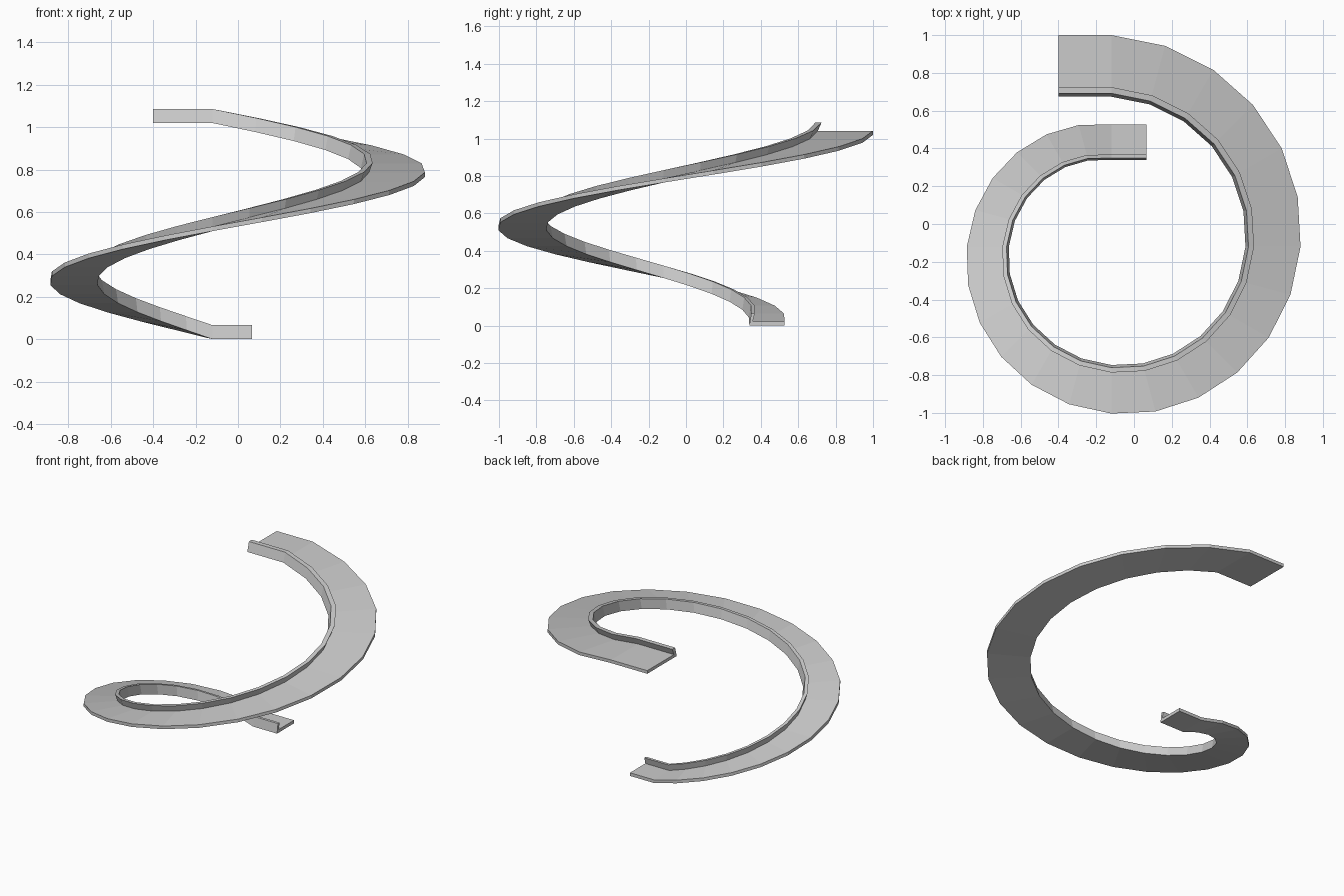
import bpy, bmesh
from math import pi, sin, cos

if "Cube" in bpy.data.objects:
    bpy.data.objects.remove(bpy.data.objects["Cube"])

SEGMENTS = 24
CX, CY = -0.12, -0.12        # spiral axis
R0, R1 = 0.647, 1.12         # outer radius at bottom and top
RISE = 1.02

# L-shaped cross-section: (fraction of outer radius, height)
PROFILE = [(0.709, 0.0), (1.0, 0.0), (1.0, 0.022),
           (0.737, 0.022), (0.754, 0.066), (0.725, 0.066)]


def section(bm, radius, angle, z, dx=0.0):
    """One ring of the swept profile, optionally shifted along x."""
    return [bm.verts.new((CX + dx + f * radius * cos(angle),
                          CY + f * radius * sin(angle), z + h))
            for f, h in PROFILE]


bm = bmesh.new()

# Straight lead-in, one widening turn, straight lead-out
rings = [section(bm, R0, pi / 2, 0, 0.185)]
for i in range(SEGMENTS + 1):
    t = i / SEGMENTS
    rings.append(section(bm, R0 + (R1 - R0) * t, pi / 2 + 2 * pi * t, RISE * t))
rings.append(section(bm, R1, pi / 2, RISE, -0.28))

# Skin between the rings, then end caps
n = len(PROFILE)
for a, b in zip(rings, rings[1:]):
    for j in range(n):
        k = (j + 1) % n
        bm.faces.new((a[j], a[k], b[k], b[j]))
bm.faces.new(rings[0])
bm.faces.new(rings[-1])
bmesh.ops.recalc_face_normals(bm, faces=bm.faces)

mesh = bpy.data.meshes.new("spiral_ramp")
bm.to_mesh(mesh)
bm.free()
ramp = bpy.data.objects.new("spiral_ramp", mesh)
bpy.context.collection.objects.link(ramp)
